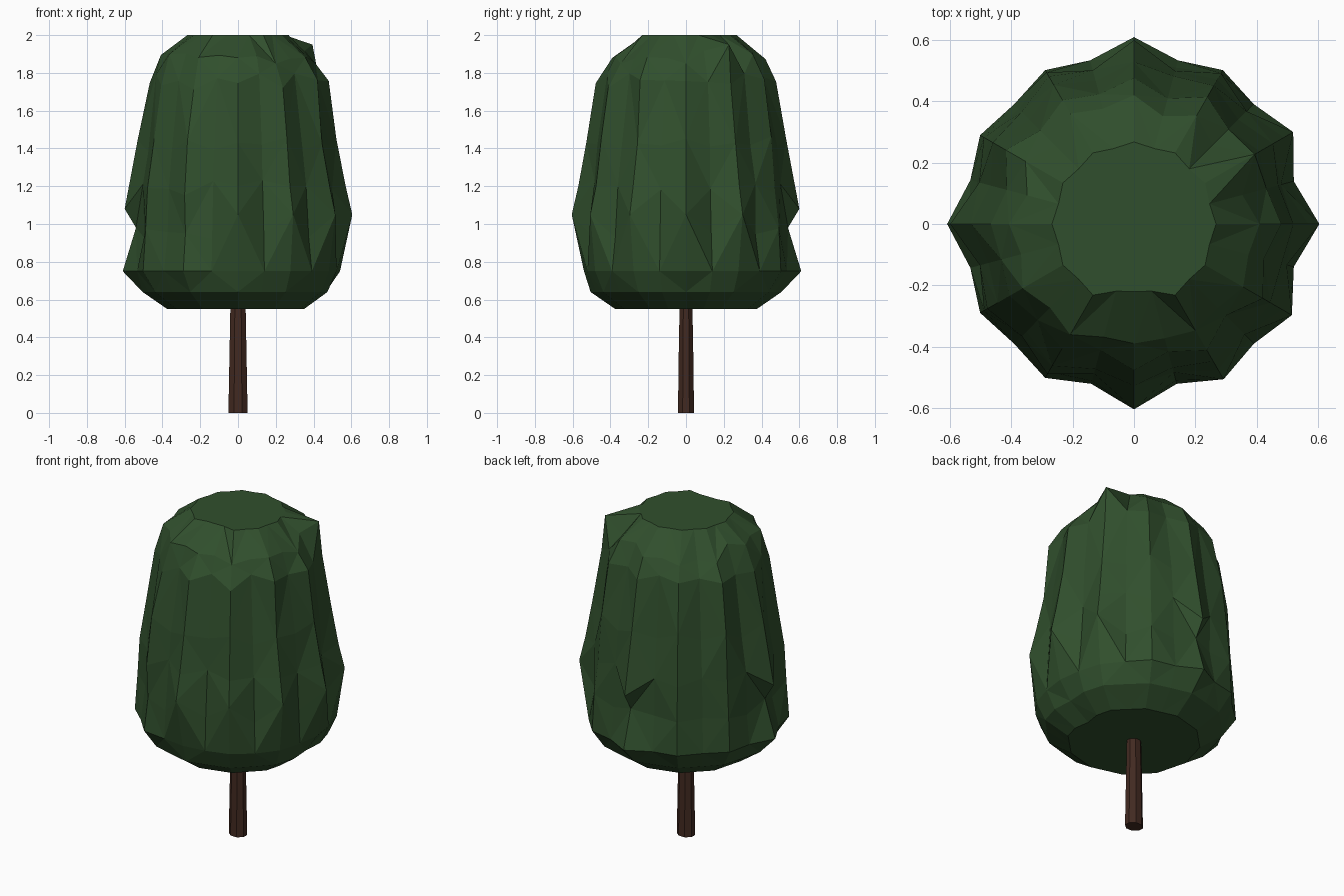
import bpy, bmesh, math, random

if "Cube" in bpy.data.objects:
    bpy.data.objects.remove(bpy.data.objects["Cube"])

random.seed(4)
SIDES = 24


def material(name, rgb):
    m = bpy.data.materials.new(name)
    m.diffuse_color = (*rgb, 1)
    m.use_nodes = True
    m.node_tree.nodes["Principled BSDF"].inputs["Base Color"].default_value = m.diffuse_color
    return m


def loft(name, rings, mat):
    """Skin a stack of equal-length point rings and cap both ends."""
    bm = bmesh.new()
    loops = [[bm.verts.new(p) for p in ring] for ring in rings]
    n = len(loops[0])
    for k, (a, b) in enumerate(zip(loops, loops[1:])):
        for i in range(n):
            j = (i + 1) % n
            if (i + k) % 2:
                bm.faces.new((a[i], a[j], b[j]))
                bm.faces.new((a[i], b[j], b[i]))
            else:
                bm.faces.new((a[i], a[j], b[i]))
                bm.faces.new((a[j], b[j], b[i]))
    bm.faces.new(loops[0][::-1])
    bm.faces.new(loops[-1])
    bmesh.ops.recalc_face_normals(bm, faces=bm.faces)
    me = bpy.data.meshes.new(name)
    bm.to_mesh(me)
    bm.free()
    me.materials.append(mat)
    ob = bpy.data.objects.new(name, me)
    bpy.context.collection.objects.link(ob)
    return ob


# Crown profile: height, ridge radius, valley radius, valley lift, jitter
profile = [
    (0.55, 0.375, 0.362, 0.00, 0.000),
    (0.64, 0.505, 0.490, 0.00, 0.000),
    (0.75, 0.580, 0.553, 0.00, 0.000),
    (0.97, 0.562, 0.522, -0.03, 0.010),
    (1.17, 0.555, 0.510, 0.04, 0.014),
    (1.45, 0.525, 0.488, -0.05, 0.012),
    (1.74, 0.472, 0.435, 0.03, 0.014),
    (1.87, 0.415, 0.375, 0.02, 0.016),
    (2.00, 0.268, 0.255, 0.00, 0.000),
]

# Individual lumps: (ring, column) -> radius, height
lumps = {
    (3, 12): (0.540, 0.98), (3, 6): (0.540, 0.98),
    (4, 12): (0.600, 1.08), (4, 6): (0.600, 1.08),
    (2, 12): (0.610, 0.75), (2, 6): (0.610, 0.75),
    (7, 2): (0.455, 1.95), (7, 0): (0.410, 1.85), (7, 18): (0.390, 1.88),
    (1, 0): (0.465, 0.64), (0, 0): (0.335, 0.55),
    (8, 18): (0.220, 2.00), (8, 17): (0.227, 2.00), (8, 19): (0.227, 2.00),
}
# Ridges on the front right start narrow and swell at mid height
for col, swell in ((0, 0.605), (2, 0.600), (20, 0.585), (22, 0.595), (18, 0.605)):
    lumps[(2, col)] = (0.555 if col in (2, 20, 22) else 0.540, 0.75)
    lumps[(3, col)] = (swell, 1.05)
    lumps[(4, col)] = (swell - 0.035, 1.20)
for col in (1, 17, 19, 23):
    lumps[(2, col)] = (0.540, 0.75)

rings = []
for k, (z, ridge, valley, lift, jit) in enumerate(profile):
    ring = []
    for i in range(SIDES):
        r = (valley if i % 2 else ridge) + random.uniform(-jit, jit)
        h = z + (lift if i % 2 else 0) + random.uniform(-jit, jit) * 2
        r, h = lumps.get((k, i), (r, h))
        a = math.tau * i / SIDES
        ring.append((r * math.cos(a), r * math.sin(a), h))
    rings.append(ring)
loft("crown", rings, material("leaf_green", (0.030, 0.078, 0.026)))

# Trunk: slightly tapered eight-sided post reaching into the crown
trunk = [[(rx * math.cos(math.tau * (i + 0.5) / 8), ry * math.sin(math.tau * (i + 0.5) / 8), z)
          for i in range(8)]
         for z, rx, ry in ((0.0, 0.055, 0.046), (0.3, 0.049, 0.042), (0.6, 0.043, 0.036))]
loft("trunk", trunk, material("bark_brown", (0.055, 0.023, 0.015)))
